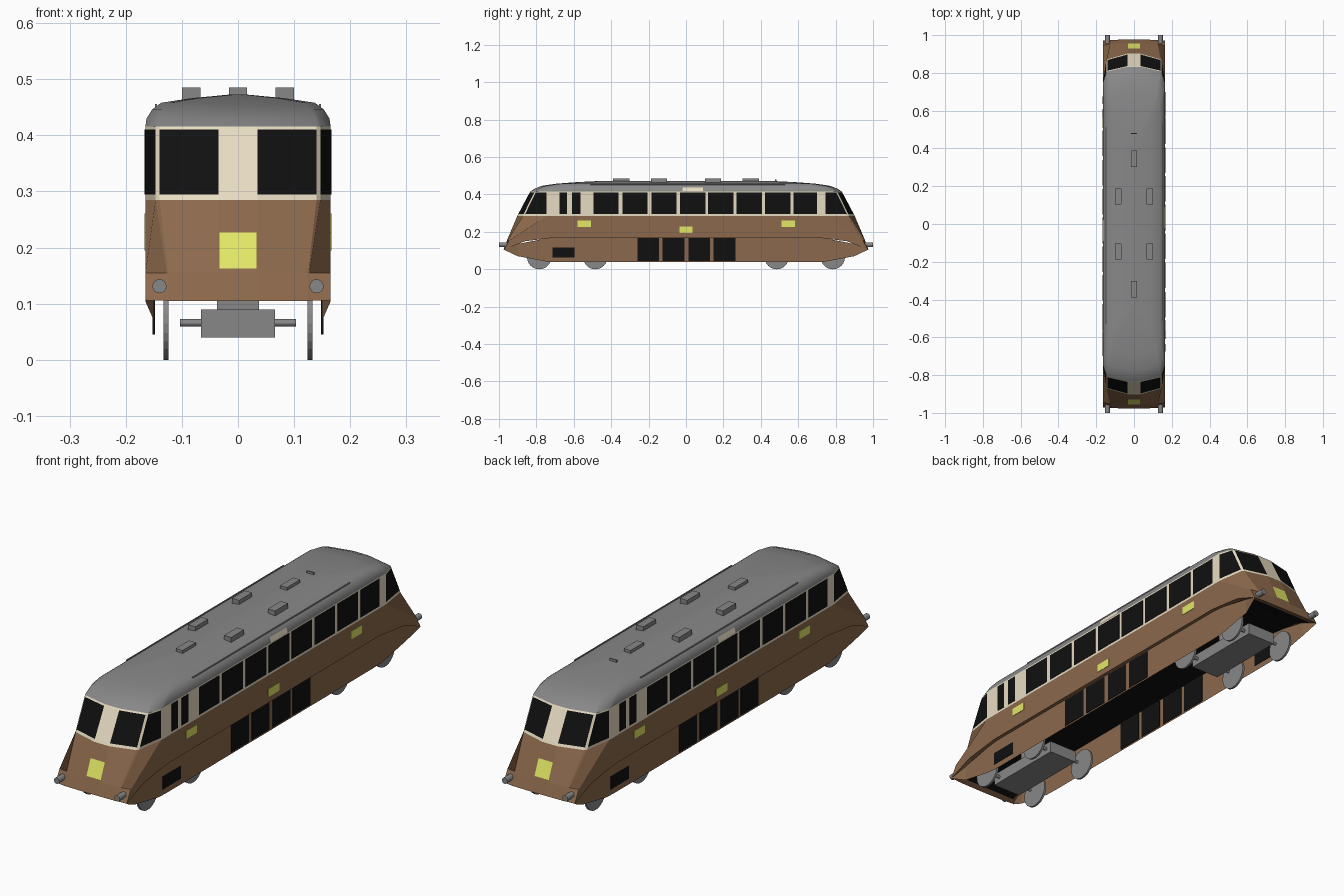
import bpy, bmesh, math

if "Cube" in bpy.data.objects:
    bpy.data.objects.remove(bpy.data.objects["Cube"])

def mat(name, r, g, b):
    m = bpy.data.materials.new(name)
    m.diffuse_color = (r, g, b, 1)
    m.use_nodes = True
    m.node_tree.nodes["Principled BSDF"].inputs["Base Color"].default_value = m.diffuse_color
    return m

BROWN = mat("brown", 0.26, 0.14, 0.072)
CREAM = mat("cream", 0.80, 0.72, 0.54)
BLACK = mat("black", 0.005, 0.005, 0.005)
GREY = mat("grey", 0.25, 0.245, 0.245)
YELLOW = mat("yellow", 0.80, 0.84, 0.14)

def make(name, verts, faces, mats, idx=None, fix=True):
    me = bpy.data.meshes.new(name)
    me.from_pydata(verts, [], faces)
    for m in mats:
        me.materials.append(m)
    if idx:
        for p, i in zip(me.polygons, idx):
            p.material_index = i
    if fix:
        bm = bmesh.new()
        bm.from_mesh(me)
        bmesh.ops.recalc_face_normals(bm, faces=bm.faces)
        bm.to_mesh(me)
        bm.free()
    ob = bpy.data.objects.new(name, me)
    bpy.context.collection.objects.link(ob)
    return ob

def box(name, c, d, m):
    v = [(c[0] + sx * d[0] / 2, c[1] + sy * d[1] / 2, c[2] + sz * d[2] / 2)
         for sx in (-1, 1) for sy in (-1, 1) for sz in (-1, 1)]
    f = [(0, 1, 3, 2), (4, 6, 7, 5), (0, 4, 5, 1), (2, 3, 7, 6), (0, 2, 6, 4), (1, 5, 7, 3)]
    return make(name, v, f, [m])

def cyl(name, c, r, depth, axis, m, n=24):
    rot = (0, math.pi / 2, 0) if axis == 'x' else (math.pi / 2, 0, 0)
    bpy.ops.mesh.primitive_cylinder_add(vertices=n, radius=r, depth=depth, location=c, rotation=rot)
    ob = bpy.context.object
    ob.name = name
    ob.data.materials.append(m)
    return ob

def side_plate(name, y0, y1, z0, z1, x, m):
    # both sides match under a half turn about z
    for s in (1, -1):
        box(name, (s * x, s * (y0 + y1) / 2, (z0 + z1) / 2), (0.004, y1 - y0, z1 - z0), m)

def ring(q):
    # full outline from one quadrant of (x, y, z) points
    r = q[::-1]
    return ([(x, -y, z) for x, y, z in q] + [(x, y, z) for x, y, z in r]
            + [(-x, y, z) for x, y, z in q] + [(-x, -y, z) for x, y, z in r])

def loft(rings):
    n = len(rings[0])
    verts = [p for r in rings for p in r]
    faces = [(k * n + i, k * n + (i + 1) % n, (k + 1) * n + (i + 1) % n, (k + 1) * n + i)
             for k in range(len(rings) - 1) for i in range(n)]
    return verts, faces, n

def crease(y):
    # lower edge of the body: flat in the middle, dropping at the ends
    if y < 0.70:
        return 0.17
    if y < 0.86:
        return 0.17 - 0.02 * (y - 0.70) / 0.16
    return 0.15 - 0.045 * (y - 0.86) / 0.115

# ---- body shell ----
TAIL = [(0.165, 0.72), (0.165, 0.70), (0.165, 0.40)]
def upper(y0, y1):
    return [(0.035, y0), (0.140, y1), (0.147, y1 - 0.008), (0.165, 0.745)] + TAIL
PLANS = [
    (0.0, [(0.035, 0.976), (0.125, 0.975), (0.13, 0.974), (0.165, 0.972),
           (0.165, 0.86), (0.165, 0.70), (0.165, 0.40)]),
    (0.155, [(0.035, 0.957), (0.125, 0.954), (0.127, 0.953), (0.165, 0.945),
             (0.165, 0.85), (0.165, 0.70), (0.165, 0.40)]),
    (0.285, upper(0.902, 0.872)),
    (0.295, upper(0.897, 0.868)),
    (0.410, upper(0.836, 0.812)),
    (0.416, upper(0.832, 0.808))]
rings = []
for z, plan in PLANS:
    rings.append(ring([(x, y, max(z, crease(y) + (0.01 if z else 0))) for x, y in plan]))
verts, faces, n = loft(rings)
idx = []
for k in range(len(rings) - 1):
    for i in range(n):
        j = i % (n // 2)
        seg = min(j, n // 2 - 2 - j)
        idx.append(0 if k < 2 else 2 if k == 3 and seg in (0, 2) else 1)
for i in range(n // 2 - 1):   # underside strips
    faces.append((i, i + 1, n - 2 - i, n - 1 - i))
    idx.append(0)
make("body_shell", verts, faces, [BROWN, CREAM, BLACK], idx)

# ---- domed roof ----
base = PLANS[-1][1]
rr = [ring([(x, y, 0.416) for x, y in base])]
for z, hw, ye in [(0.430, 0.163, 0.812), (0.446, 0.153, 0.772), (0.458, 0.137, 0.69),
                  (0.466, 0.085, 0.58), (0.473, 0.012, 0.44)]:
    rr.append(ring([(x * hw / 0.165, y * ye / 0.832, z) for x, y in base]))
verts, faces, n = loft(rr)
faces.append(tuple(range((len(rr) - 1) * n, len(rr) * n)))
roof = make("roof", verts, faces, [GREY])
bpy.context.view_layer.objects.active = roof
roof.select_set(True)
bpy.ops.object.shade_smooth_by_angle(angle=math.radians(30))
roof.select_set(False)

# ---- roof vents, rain strips and roof panels ----
for s in (1, -1):
    box("roof_vent_middle", (0, s * 0.345, 0.474), (0.032, 0.088, 0.022), GREY)
    for t in (1, -1):
        box("roof_vent_side", (t * 0.083, s * 0.145, 0.474), (0.033, 0.085, 0.022), GREY)
    box("rain_strip", (s * 0.146, s * 0.01, 0.453), (0.004, 1.04, 0.006), GREY)
    make("roof_panel", [(s * 0.167, -s * 0.02, 0.418), (s * 0.167, s * 0.09, 0.418),
                        (s * 0.161, s * 0.09, 0.438), (s * 0.161, -s * 0.02, 0.438)],
         [(0, 1, 2, 3)], [CREAM], fix=False)
box("roof_fin", (0, 0.48, 0.474), (0.032, 0.006, 0.012), GREY)

# ---- side skirts and floor ----
half = [(0.972, 0.104, 0.165), (0.90, 0.070, 0.150), (0.74, 0.040, 0.150), (0.68, 0.038, 0.150)]
cols = [(-y, z, x) for y, z, x in half] + half[::-1]
for s in (1, -1):
    v = []
    for y, zb, x in cols:
        v += [(s * x, y, zb), (s * x, y, crease(abs(y)) + 0.001)]
    f = [(2 * i, 2 * i + 2, 2 * i + 3, 2 * i + 1)[::s] for i in range(len(cols) - 1)]
    make("side_skirt", v, f, [BROWN], fix=False)
ys = [-0.95, -0.86, -0.70, 0.70, 0.86, 0.95]
v = [(x, y, crease(abs(y)) - 0.003) for y in ys for x in (-0.148, 0.148)]
make("floor", v, [(2 * i, 2 * i + 2, 2 * i + 3, 2 * i + 1) for i in range(5)], [BLACK], fix=False)

# ---- windows, grilles and yellow panels ----
WINDOWS = [(-0.675, -0.635), (-0.61, -0.565), (-0.495, -0.36), (-0.34, -0.205), (-0.185, -0.05),
           (-0.033, 0.103), (0.118, 0.253), (0.27, 0.405), (0.423, 0.558), (0.575, 0.70)]
for a, b in WINDOWS:
    side_plate("side_window", a, b, 0.295, 0.41, 0.1645, BLACK)
for a in (-0.26, -0.125, 0.013, 0.148):
    side_plate("engine_grille", a, a + 0.116, 0.045, 0.166, 0.150, BLACK)
side_plate("small_grille", -0.715, -0.595, 0.063, 0.116, 0.150, BLACK)
for a, z in ((-0.58, 0.227), (-0.036, 0.195), (0.51, 0.227)):
    side_plate("side_panel", a, a + 0.072, z, z + 0.034, 0.1645, YELLOW)
for s in (1, -1):
    lo, hi = s * 0.9555, s * 0.9285
    make("end_panel", [(-s * 0.033, lo, 0.163), (-s * 0.033, hi, 0.227),
                       (s * 0.033, hi, 0.227), (s * 0.033, lo, 0.163)],
         [(0, 1, 2, 3)], [YELLOW], fix=False)

# ---- buffers and bogies ----
for s in (1, -1):
    for t in (1, -1):
        cyl("buffer", (t * 0.14, s * 0.965, 0.131), 0.0125, 0.07, 'y', GREY, 16)
    yc = s * 0.635
    box("bogie_frame", (0, yc, 0.065), (0.132, 0.36, 0.05), GREY)
    box("bogie_pivot", (0, yc, 0.128), (0.074, 0.09, 0.08), GREY)
    for d in (-0.15, 0.15):
        cyl("axle", (0, yc + d, 0.066), 0.007, 0.206, 'x', GREY, 12)
        for t in (1, -1):
            cyl("wheel", (t * 0.128, yc + d, 0.065), 0.065, 0.009, 'x', GREY)
